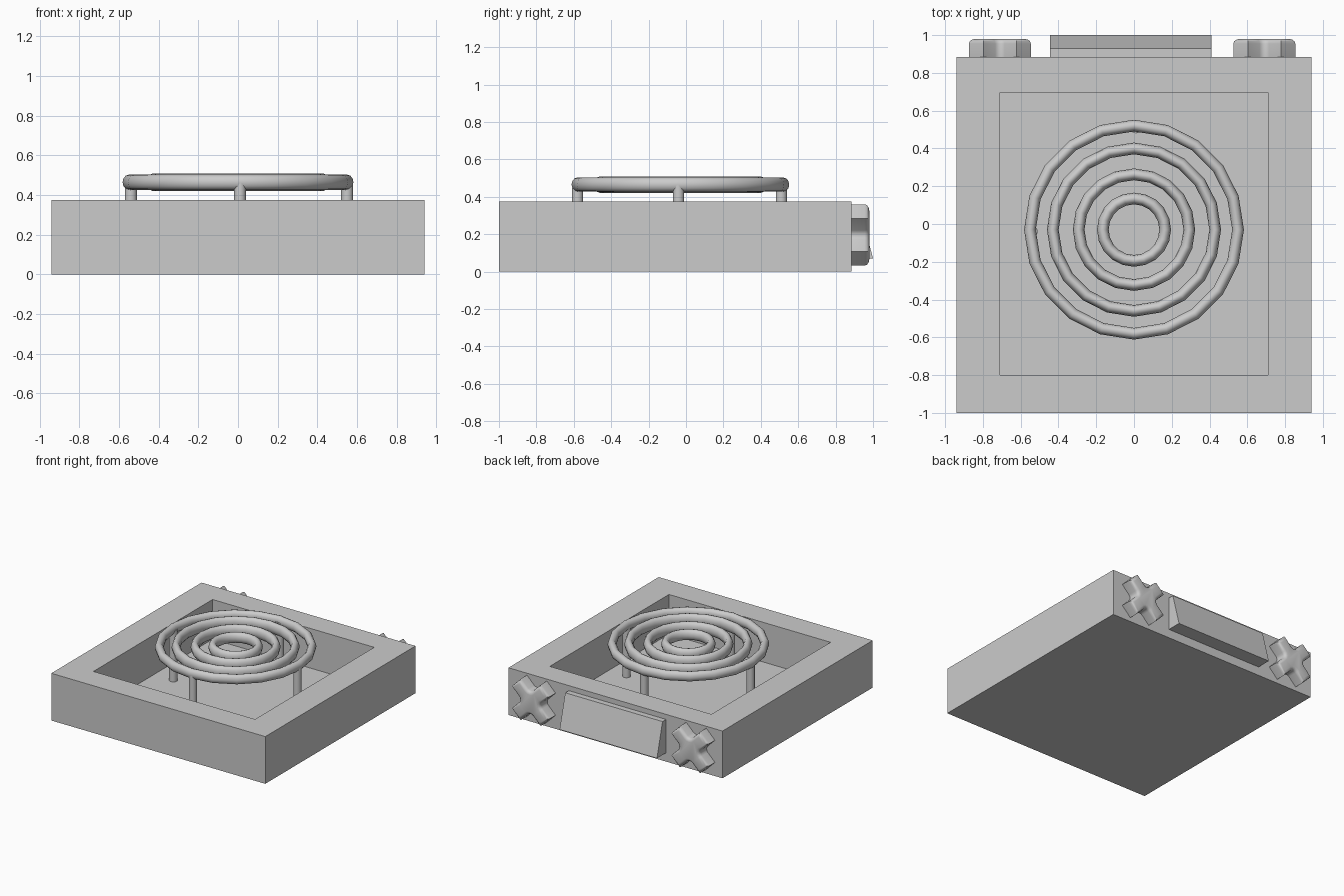
import bpy, bmesh, math
from mathutils import Vector

if "Cube" in bpy.data.objects:
    bpy.data.objects.remove(bpy.data.objects["Cube"])


def make_object(name, bm, smooth=None):
    bmesh.ops.recalc_face_normals(bm, faces=bm.faces)
    mesh = bpy.data.meshes.new(name)
    bm.to_mesh(mesh)
    bm.free()
    ob = bpy.data.objects.new(name, mesh)
    bpy.context.collection.objects.link(ob)
    if smooth:
        shade(ob, smooth)
    return ob


def shade(ob, degrees):
    bpy.ops.object.select_all(action='DESELECT')
    ob.select_set(True)
    bpy.context.view_layer.objects.active = ob
    bpy.ops.object.shade_smooth_by_angle(angle=math.radians(degrees))


def prism(points, offset):
    """Closed polygon extruded along a vector."""
    bm = bmesh.new()
    face = bm.faces.new([bm.verts.new(p) for p in points])
    ext = bmesh.ops.extrude_face_region(bm, geom=[face], use_keep_orig=True)
    verts = [g for g in ext["geom"] if isinstance(g, bmesh.types.BMVert)]
    bmesh.ops.translate(bm, verts=verts, vec=offset)
    return bm


# Stove body: a box with a sunken tray
FLOOR = 0.06
bm = prism([(-.94, -1, 0), (.94, -1, 0), (.94, .885, 0), (-.94, .885, 0)], (0, 0, .375))
bm.normal_update()
top = max(bm.faces, key=lambda f: f.calc_center_median().z)
bmesh.ops.inset_region(bm, faces=[top], thickness=0.2)
for v in top.verts:
    v.co.x = math.copysign(.71, v.co.x)
    v.co.y = .695 if v.co.y > 0 else -.80
ext = bmesh.ops.extrude_discrete_faces(bm, faces=[top])
bmesh.ops.translate(bm, verts=ext["faces"][0].verts, vec=(0, 0, FLOOR - .375))
make_object("stove_body", bm)

# Concentric burner rings, slightly taller than wide
CY, CZ = -.03, .465
for i, (radius, half_height) in enumerate([(.551, .038), (.43, .044), (.293, .044), (.165, .042)]):
    bpy.ops.mesh.primitive_torus_add(major_radius=radius, minor_radius=.031,
                                     major_segments=20, minor_segments=12,
                                     location=(0, CY, CZ))
    ring = bpy.context.object
    ring.name = f"burner_ring_{i + 1}"
    ring.scale.z = half_height / .031
    shade(ring, 40)

# Posts holding up the outer ring
for i, (x, y) in enumerate([(-.54, -.04), (.55, -.04), (.01, -.58), (.01, .51)]):
    bpy.ops.mesh.primitive_cylinder_add(vertices=16, radius=.03, depth=CZ - FLOOR,
                                        location=(x, y, (CZ + FLOOR) / 2))
    post = bpy.context.object
    post.name = f"burner_post_{i + 1}"
    shade(post, 40)

# Cross-shaped knobs on the back face
L, W, FILLET = .178, .054, .035
for name, cx in (("knob_left", -.71), ("knob_right", .69)):
    pts = []
    for k in range(4):
        a = math.radians(45 + 90 * k)
        along, side = Vector((math.cos(a), math.sin(a))), Vector((-math.sin(a), math.cos(a)))
        pts += [along * L - side * W, along * L + side * W]
        # rounded valley between two arms
        centre = (along + side) * (W + FILLET)
        for s in range(5):
            t = math.pi / 2 * s / 4
            pts.append(centre - side * FILLET * math.cos(t) - along * FILLET * math.sin(t))
    bm = prism([(cx + p.x, .885, .196 + p.y) for p in pts], (0, .095, 0))
    rim = [e for e in bm.edges if all(v.co.y > .97 for v in e.verts)]
    bmesh.ops.bevel(bm, geom=rim, offset=.025, segments=3, profile=.5, affect='EDGES')
    make_object(name, bm, 40)

# Slanted panel between the knobs
profile = [(.885, .07), (1.0, .07), (.93, .335), (.885, .335)]
make_object("slanted_panel", prism([(-.445, y, z) for y, z in profile], (.855, 0, 0)))
